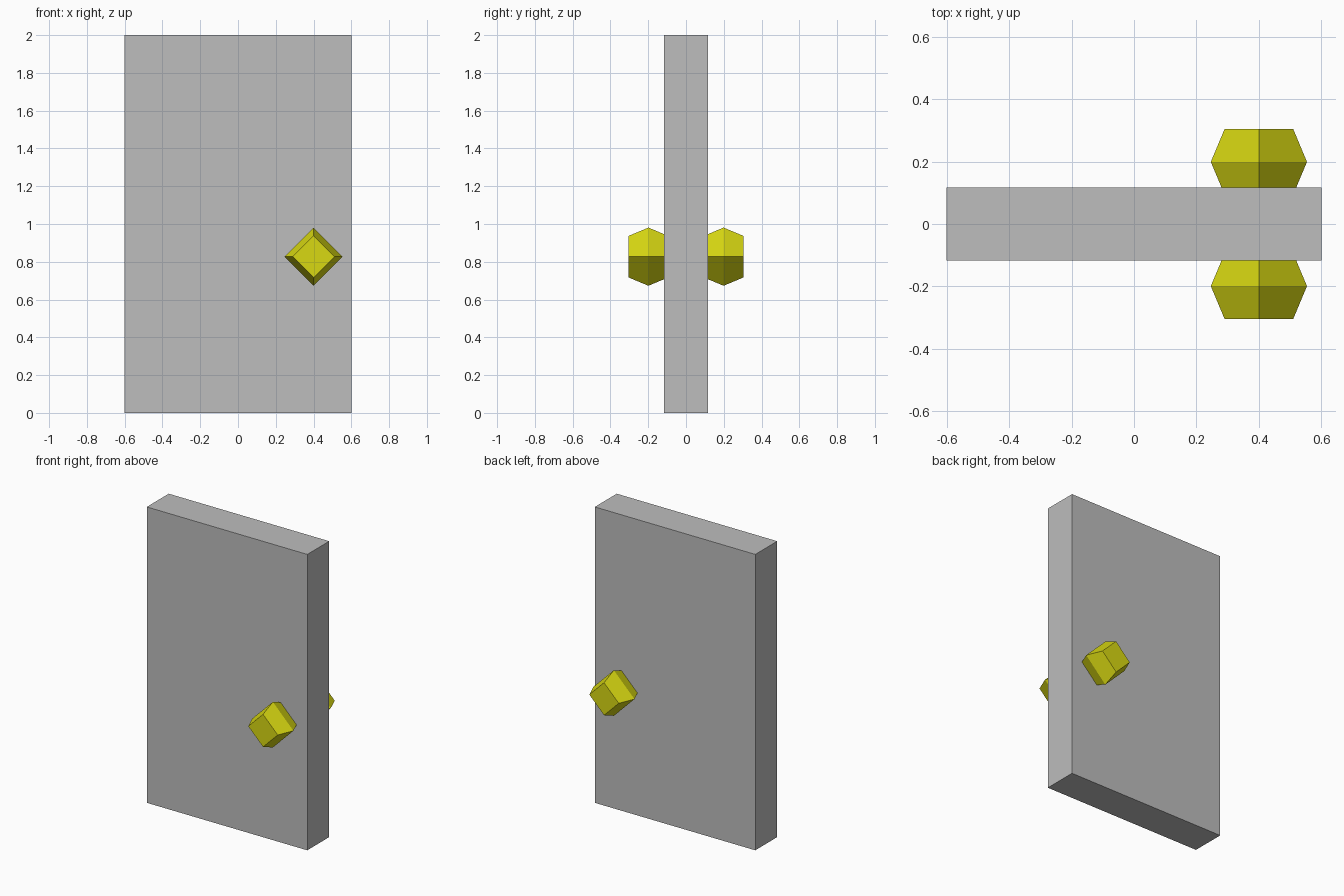
import bpy, bmesh, math

if "Cube" in bpy.data.objects:
    bpy.data.objects.remove(bpy.data.objects["Cube"])


def material(name, rgb):
    m = bpy.data.materials.new(name)
    m.diffuse_color = (*rgb, 1.0)
    m.use_nodes = True
    m.node_tree.nodes["Principled BSDF"].inputs["Base Color"].default_value = m.diffuse_color
    return m


def finish(bm, name, mat):
    bmesh.ops.recalc_face_normals(bm, faces=bm.faces)
    mesh = bpy.data.meshes.new(name)
    bm.to_mesh(mesh)
    bm.free()
    mesh.materials.append(mat)
    obj = bpy.data.objects.new(name, mesh)
    bpy.context.collection.objects.link(obj)
    return obj


grey = material("grey", (0.51, 0.51, 0.51))
yellow = material("yellow", (0.69, 0.69, 0.006))

# Door panel: plain slab standing on the ground
bm = bmesh.new()
bmesh.ops.create_cube(bm, size=1)
for v in bm.verts:
    v.co = (v.co.x * 1.2, v.co.y * 0.234, (v.co.z + 0.5) * 2)
finish(bm, "door_panel", grey)

# Knobs: four-sided, widest in the middle, flat caps facing out of the door
KNOB_X, KNOB_Y, KNOB_Z = 0.4, 0.199, 0.827
PROFILE = [(-0.105, 0.11), (0.0, 0.154), (0.105, 0.11)]  # (depth, radius)


def knob(name, side):
    bm = bmesh.new()
    rings = []
    for depth, r in PROFILE:
        rings.append([bm.verts.new((KNOB_X + r * math.cos(i * math.pi / 2),
                                    side * (KNOB_Y + depth),
                                    KNOB_Z + r * math.sin(i * math.pi / 2)))
                      for i in range(4)])
    for a, b in zip(rings, rings[1:]):
        for i in range(4):
            j = (i + 1) % 4
            bm.faces.new((a[i], a[j], b[j], b[i]))
    bm.faces.new(rings[0])
    bm.faces.new(rings[-1])
    finish(bm, name, yellow)


knob("front_knob", -1)
knob("back_knob", 1)
